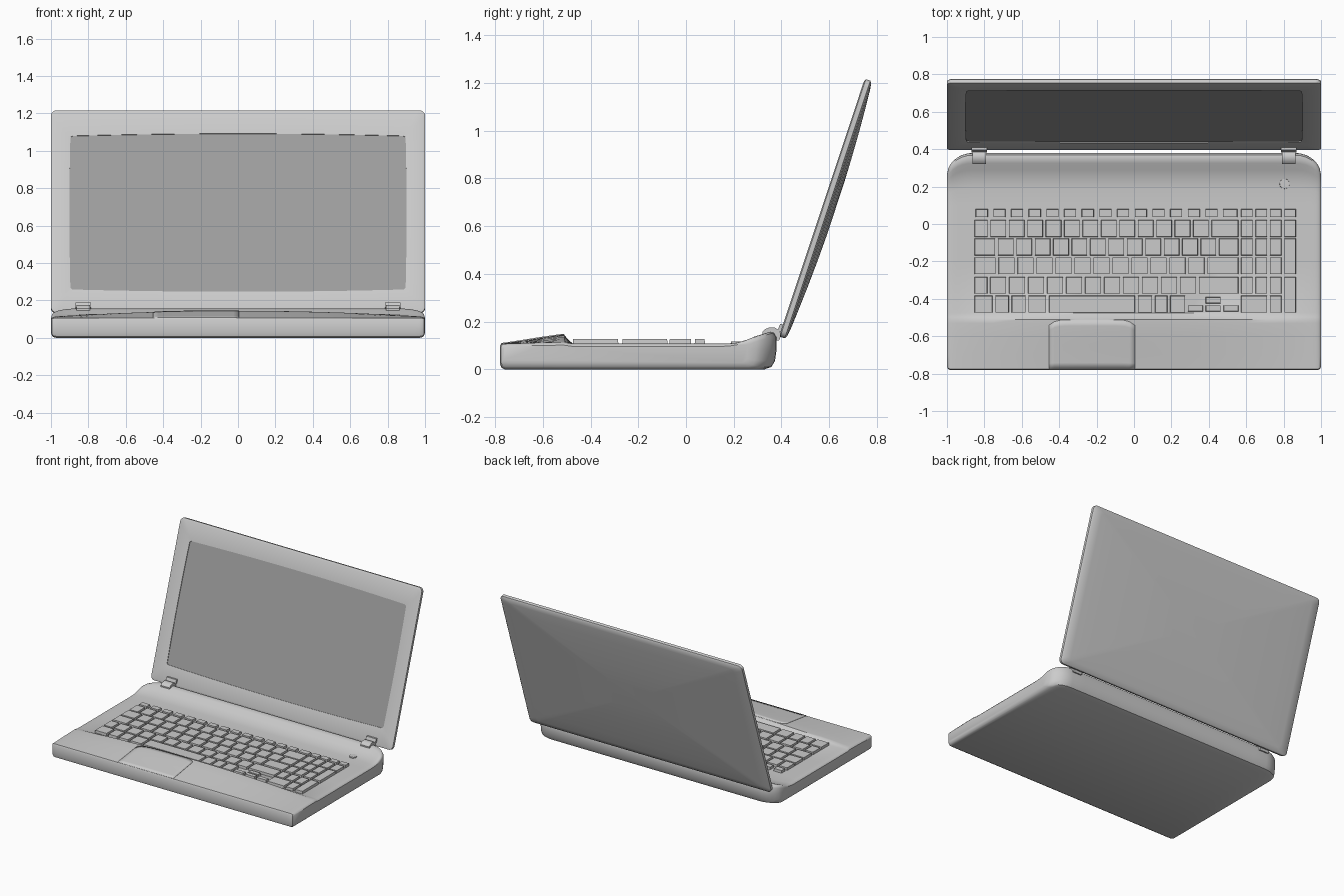
import bpy, bmesh, math
from mathutils import Vector

if "Cube" in bpy.data.objects:
    bpy.data.objects.remove(bpy.data.objects["Cube"])


def finish(name, bm, angle=35, mat=None):
    bmesh.ops.recalc_face_normals(bm, faces=bm.faces)
    me = bpy.data.meshes.new(name)
    bm.to_mesh(me)
    bm.free()
    ob = bpy.data.objects.new(name, me)
    bpy.context.collection.objects.link(ob)
    if mat:
        me.materials.append(mat)
    bpy.ops.object.select_all(action='DESELECT')
    ob.select_set(True)
    bpy.context.view_layer.objects.active = ob
    bpy.ops.object.shade_smooth_by_angle(angle=math.radians(angle))
    return ob


def loft(name, rings, angle=35, mat=None):
    """Skin closed rings of equal length and cap both ends."""
    bm = bmesh.new()
    vr = [[bm.verts.new(p) for p in ring] for ring in rings]
    n = len(vr[0])
    for a, b in zip(vr, vr[1:]):
        for i in range(n):
            j = (i + 1) % n
            bm.faces.new((a[i], a[j], b[j], b[i]))
    bm.faces.new(vr[0])
    bm.faces.new(vr[-1])
    return finish(name, bm, angle, mat)


def add_box(bm, x0, x1, y0, y1, z0, z1):
    lo = [bm.verts.new(p) for p in ((x0, y0, z0), (x1, y0, z0), (x1, y1, z0), (x0, y1, z0))]
    b = 0.002
    x0, x1, y0, y1 = x0 + b, x1 - b, y0 + b, y1 - b
    hi = [bm.verts.new(p) for p in ((x0, y0, z1), (x1, y0, z1), (x1, y1, z1), (x0, y1, z1))]
    bm.faces.new(lo[::-1])
    bm.faces.new(hi)
    for i in range(4):
        j = (i + 1) % 4
        bm.faces.new((lo[i], lo[j], hi[j], hi[i]))


def arc_drop(t):
    t = min(max(t, 0), 1)
    return 1 - math.sqrt(1 - t * t)


# Base: side profile (y, z, extra height at the middle) swept along x
DECK = 0.108
palm = [(-0.775, 0.107, 0), (-0.70, 0.109, 0.009), (-0.60, 0.112, 0.022),
        (-0.53, 0.113, 0.031), (-0.51, 0.113, 0.032), (-0.498, 0.111, 0.018), (-0.475, DECK, 0)]
profile = [(-0.76, 0, 0), (-0.775, 0.008, 0), (-0.78, 0.025, 0), (-0.78, 0.097, 0)] + palm + [
    (-0.2, DECK, 0), (0.1, DECK, 0), (0.19, 0.108, 0), (0.24, 0.114, 0), (0.29, 0.131, 0),
    (0.325, 0.149, 0), (0.35, 0.157, 0), (0.368, 0.153, 0), (0.379, 0.135, 0), (0.38, 0.085, 0),
    (0.373, 0.035, 0), (0.358, 0.01, 0), (0.33, 0, 0)]


def base_ring(x):
    a = abs(x)
    back = arc_drop((a - 0.86) / 0.14)
    front = arc_drop((a - 0.98) / 0.02)
    edge = arc_drop((a - 0.97) / 0.03)
    ring = []
    for y, z, dome in profile:
        z += dome * (1 - x * x)
        if y > 0.19 and z > DECK:
            z = DECK + (z - DECK) * (1 - 0.75 * back)
        if z < 0.05:
            z += edge * 0.028 * (1 - z / 0.05)
        elif z > 0.09:
            z -= edge * 0.012
        if y > 0.1:
            y -= 0.12 * back * (y - 0.1) / 0.28
        elif y < -0.7:
            y += 0.015 * front
        ring.append((x, y, z))
    return ring


half = [0.15, 0.3, 0.45, 0.6, 0.75, 0.86, 0.89, 0.92, 0.945, 0.97, 0.985, 0.994, 1.0]
loft("base_body", [base_ring(x) for x in [-h for h in half[::-1]] + [0] + half])

# Touchpad following the palm rest slope
def palm_z(x, y):
    for (ya, za, da), (yb, zb, db) in zip(palm, palm[1:]):
        if y <= yb:
            t = (y - ya) / (yb - ya)
            return za + (zb - za) * t + (da + (db - da) * t) * (1 - x * x)
    return DECK


bm = bmesh.new()
NX, NY = 16, 8
grid = []
for i in range(NX + 1):
    t = 2 * i / NX - 1
    x = -0.225 + 0.23 * t
    y1 = -0.512 - 0.03 * abs(t) ** 8
    col = [-0.774 + (y1 + 0.774) * j / NY for j in range(NY + 1)]
    grid.append([bm.verts.new((x, y, palm_z(x, y) + 0.003)) for y in col])
for a, b in zip(grid, grid[1:]):
    for j in range(NY):
        bm.faces.new((a[j], b[j], b[j + 1], a[j + 1]))
pad = finish("touchpad", bm)
sol = pad.modifiers.new("thickness", 'SOLIDIFY')
sol.thickness = 0.006
sol.offset = -1

# Keyboard: rows of keys given as runs (start x, pitch, count)
GAP = 0.014
keys = bmesh.new()


def run(y0, y1, x, pitch, count=1):
    for i in range(count):
        add_box(keys, x + i * pitch, x + (i + 1) * pitch - GAP, y0, y1, 0.1, 0.127)


L, R = -0.853, 0.572
rows = [(0.022, -0.07, 0.085, 12, 0.0985), (-0.077, -0.168, 0.125, 12, 0.0985),
        (-0.178, -0.268, 0.128, 11, 0.1015), (-0.283, -0.373, 0.083, 11, 0.1015)]
for top, bot, first, count, pitch in rows:
    run(bot, top, L, first)
    run(bot, top, L + first, pitch, count)
    x = L + first + pitch * count
    run(bot, top, x, R - x)
    run(bot, top, R, 0.077, 3)
# function row, with narrower keys
for i in range(14):
    x = -0.847 + 0.0945 * i
    add_box(keys, x, x + 0.066, 0.036, 0.08, 0.1, 0.127)
run(0.036, 0.08, 0.475, 0.092)
run(0.036, 0.08, R, 0.077, 4)
# last keypad column with two tall keys
run(-0.07, 0.022, 0.803, 0.077)
run(-0.268, -0.077, 0.803, 0.077)
run(-0.475, -0.283, 0.803, 0.077)
# bottom row with space bar, arrows and wide keypad key
xs = [L, -0.742, -0.655, -0.565, -0.455, 0.02, 0.112, 0.193, 0.288]
for a, b in zip(xs, xs[1:]):
    run(-0.475, -0.383, a, b - a)
run(-0.468, -0.434, 0.288, 0.095, 3)
run(-0.425, -0.391, 0.383, 0.095)
run(-0.475, -0.383, R, 0.154)
run(-0.475, -0.383, R + 0.154, 0.077)
finish("keyboard_keys", keys, 25)

# Power button
bm = bmesh.new()
bmesh.ops.create_cone(bm, cap_ends=True, segments=24, radius1=0.028, radius2=0.026, depth=0.02)
bmesh.ops.translate(bm, verts=bm.verts, vec=(0.805, 0.215, 0.106))
finish("power_button", bm)

# Lid: local (x, v up the lid, w towards its back), tilted backwards
TILT = math.radians(18.4)
S, C = math.sin(TILT), math.cos(TILT)


def lid_pt(x, v, w):
    return Vector((x, 0.39 + v * S + w * C, 0.138 + v * C - w * S))


def lid_ring(hx, v0, v1, r, w, bow=0.0):
    vc, hv = (v0 + v1) / 2, (v1 - v0) / 2
    pts = []
    for k, (sx, sv) in enumerate(((1, 1), (-1, 1), (-1, -1), (1, -1))):
        for i in range(6):
            a = math.pi / 2 * (k + i / 5)
            pts.append((sx * (hx - r) + r * math.cos(a), sv * (hv - r) + r * math.sin(a)))
    out = []
    for i, (x, v) in enumerate(pts):
        out.append((x, v))
        if i % 6 == 5:
            nx, nv = pts[(i + 1) % len(pts)]
            out += [(x + (nx - x) * t / 10, v + (nv - v) * t / 10) for t in range(1, 10)]
    return [lid_pt(x * (1 + 0.2 * bow * (1 - (v / hv) ** 2)),
                   vc + v * (1 + bow * (1 - (x / hx) ** 2)), w) for x, v in out]


H = 1.138
rings = [lid_ring(0.896, 0.13, 0.995, 0.015, 0.016, 0.03),
         lid_ring(0.896, 0.13, 0.995, 0.015, 0.007, 0.03),
         lid_ring(0.985, 0.014, H - 0.014, 0.03, 0.0),
         lid_ring(1.0, 0.0, H, 0.03, 0.005),
         lid_ring(1.0, 0.0, H, 0.03, 0.025),
         lid_ring(0.99, 0.01, H - 0.01, 0.03, 0.032)]
for s in (0.93, 0.8, 0.62, 0.4, 0.2):
    rings.append(lid_ring(s, H / 2 * (1 - s), H / 2 * (1 + s), 0.03 * s, 0.033 + 0.024 * (1 - s * s)))
loft("lid", rings)

# Screen panel
dark = bpy.data.materials.new("screen_grey")
dark.diffuse_color = (0.34, 0.34, 0.34, 1)
dark.use_nodes = True
dark.node_tree.nodes["Principled BSDF"].inputs["Base Color"].default_value = dark.diffuse_color
loft("screen", [lid_ring(0.896, 0.13, 0.995, 0.015, w, 0.03) for w in (0.012, 0.018)], mat=dark)

# Hinges: rounded knuckle on the base and a bracket on the lid
knuckle = [(0.32, 0.13), (0.32, 0.156), (0.332, 0.169), (0.352, 0.176), (0.375, 0.174),
           (0.392, 0.16), (0.398, 0.14), (0.39, 0.12)]
for side, cx in (("left", -0.827), ("right", 0.827)):
    loft("hinge_knuckle_" + side, [[(cx + d, y, z) for y, z in knuckle] for d in (-0.037, 0.037)])
    loft("hinge_bracket_" + side,
         [[lid_pt(cx + d, v, w) for v, w in ((0.02, -0.014), (0.05, -0.012), (0.056, 0.01), (0.02, 0.01))]
          for d in (-0.041, 0.041)])
